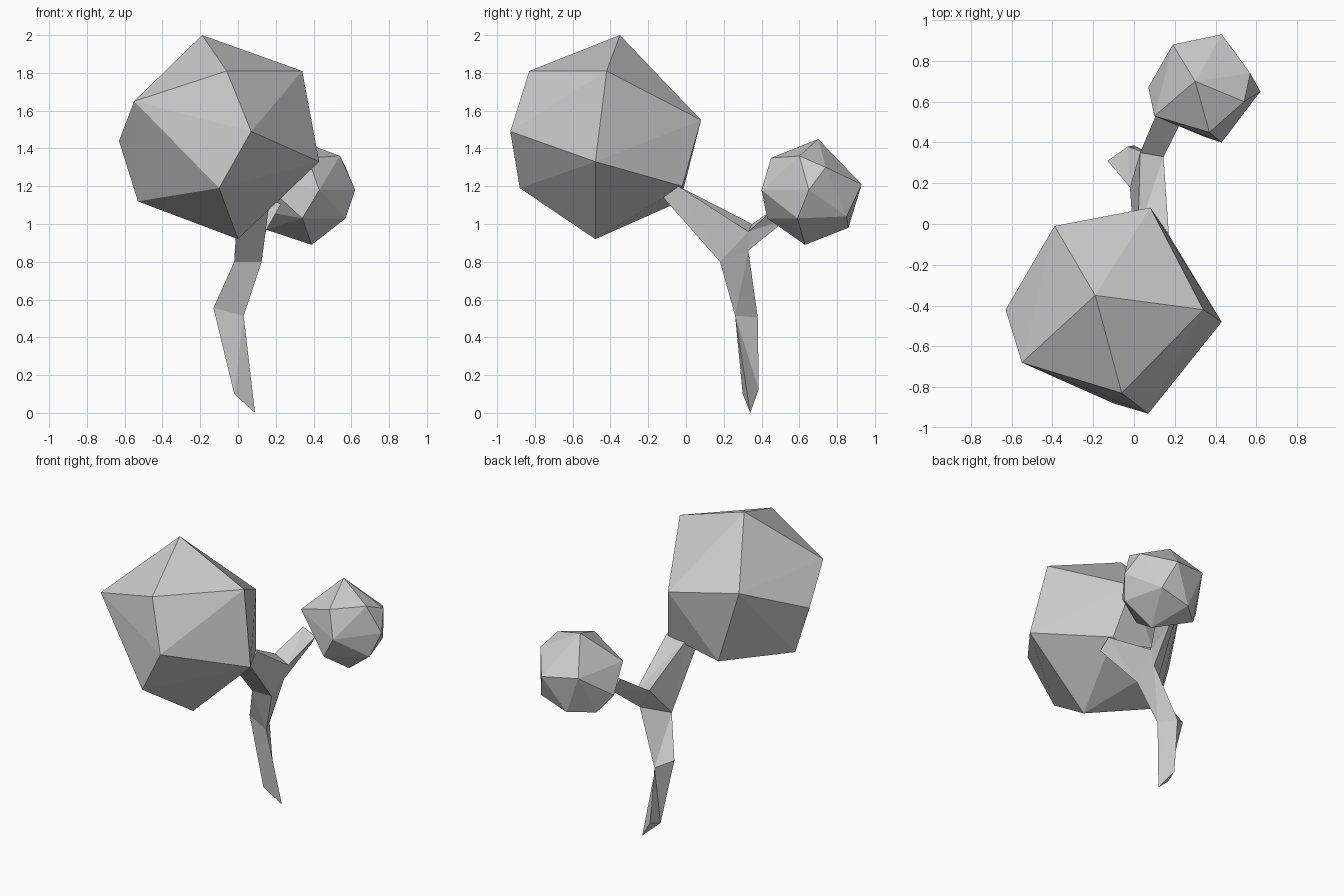
import bpy
import bmesh

default_cube = bpy.data.objects.get("Cube")
if default_cube:
    bpy.data.objects.remove(default_cube, do_unlink=True)


def make_material(name, color):
    material = bpy.data.materials.new(name)
    material.use_nodes = True
    material.diffuse_color = color
    shader = next(n for n in material.node_tree.nodes if n.type == "BSDF_PRINCIPLED")
    shader.inputs["Base Color"].default_value = color
    shader.inputs["Roughness"].default_value = 0.9
    return material


plain_grey = make_material("plain grey", (0.6, 0.6, 0.6, 1))


def finish_object(name, bm):
    """Turn an edited mesh into a flat-shaded object."""
    bmesh.ops.recalc_face_normals(bm, faces=bm.faces[:])
    mesh = bpy.data.meshes.new(name)
    bm.to_mesh(mesh)
    bm.free()
    mesh.materials.append(plain_grey)
    mesh.shade_flat()
    item = bpy.data.objects.new(name, mesh)
    bpy.context.collection.objects.link(item)
    return item


def foliage_clump(name, corners):
    """Faceted clump wrapped around a few corner points."""
    bm = bmesh.new()
    for corner in corners:
        bm.verts.new(corner)
    hull = bmesh.ops.convex_hull(bm, input=bm.verts[:])
    spare = [v for v in hull["geom_interior"] if isinstance(v, bmesh.types.BMVert)]
    bmesh.ops.delete(bm, geom=spare, context="VERTS")
    return finish_object(name, bm)


# Large clump leaning to the front
foliage_clump("large_foliage", [
    (-.19, -.35, 2), (-.06, -.83, 1.81), (.34, -.42, 1.81), (.07, -.93, 1.49),
    (.08, .08, 1.55), (.43, -.48, 1.33), (-.1, -.88, 1.19), (0, -.48, .92),
    (-.55, -.68, 1.65), (-.63, -.42, 1.44), (-.39, -.01, 1.63),
    (-.53, -.41, 1.12), (.15, -.02, 1.2), (-.22, -.03, 1.12),
])

# Small clump at the back
foliage_clump("small_foliage", [
    (.3, .7, 1.45), (.54, .6, 1.36), (.57, .74, 1.3), (.37, .45, 1.35),
    (.43, .4, 1.18), (.62, .65, 1.18), (.43, .93, 1.21), (.57, .59, 1.03),
    (.34, .43, 1.03), (.39, .63, .89), (.19, .88, 1.24), (.07, .67, 1.08),
    (.1, .53, 1.25), (.49, .85, 1.04), (.29, .86, .98), (.15, .74, .97),
])

# Forked trunk: three-sided stem, four-sided limb and three-sided twig
trunk_bm = bmesh.new()


def ring(*points):
    return [trunk_bm.verts.new(p) for p in points]


def bridge(lower, upper):
    """Join two rings with the same number of corners."""
    for i in range(len(lower)):
        j = (i + 1) % len(lower)
        trunk_bm.faces.new((lower[i], lower[j], upper[j], upper[i]))


foot = ring((-.02, .3, .1), (.09, .34, 0), (0, .385, .125))
knee = ring((-.13, .31, .555), (.03, .26, .515), (-.03, .38, .505))
front_left, front_right, rear_low, rear_right, rear_left = ring(
    (-.02, .18, .8), (.125, .18, .8), (.115, .33, .86),
    (.145, .33, .96), (.03, .35, 1))
limb_end = ring((0, -.12, 1.14), (.17, -.12, 1.14), (.17, -.04, 1.2), (.02, -.04, 1.2))
twig_end = ring((.17, .54, 1.03), (.23, .5, 1.11), (.11, .54, 1.13))

bridge(foot, knee)
bridge(knee, [front_left, front_right, rear_low])
bridge([front_left, front_right, rear_right, rear_left], limb_end)
bridge([rear_low, rear_right, rear_left], twig_end)
# Sides of the fork and closed ends
for corners in ((front_left, rear_low, rear_left),
                (front_right, rear_right, rear_low),
                foot, limb_end, twig_end):
    trunk_bm.faces.new(corners)
bmesh.ops.triangulate(trunk_bm, faces=trunk_bm.faces[:])
finish_object("trunk", trunk_bm)
